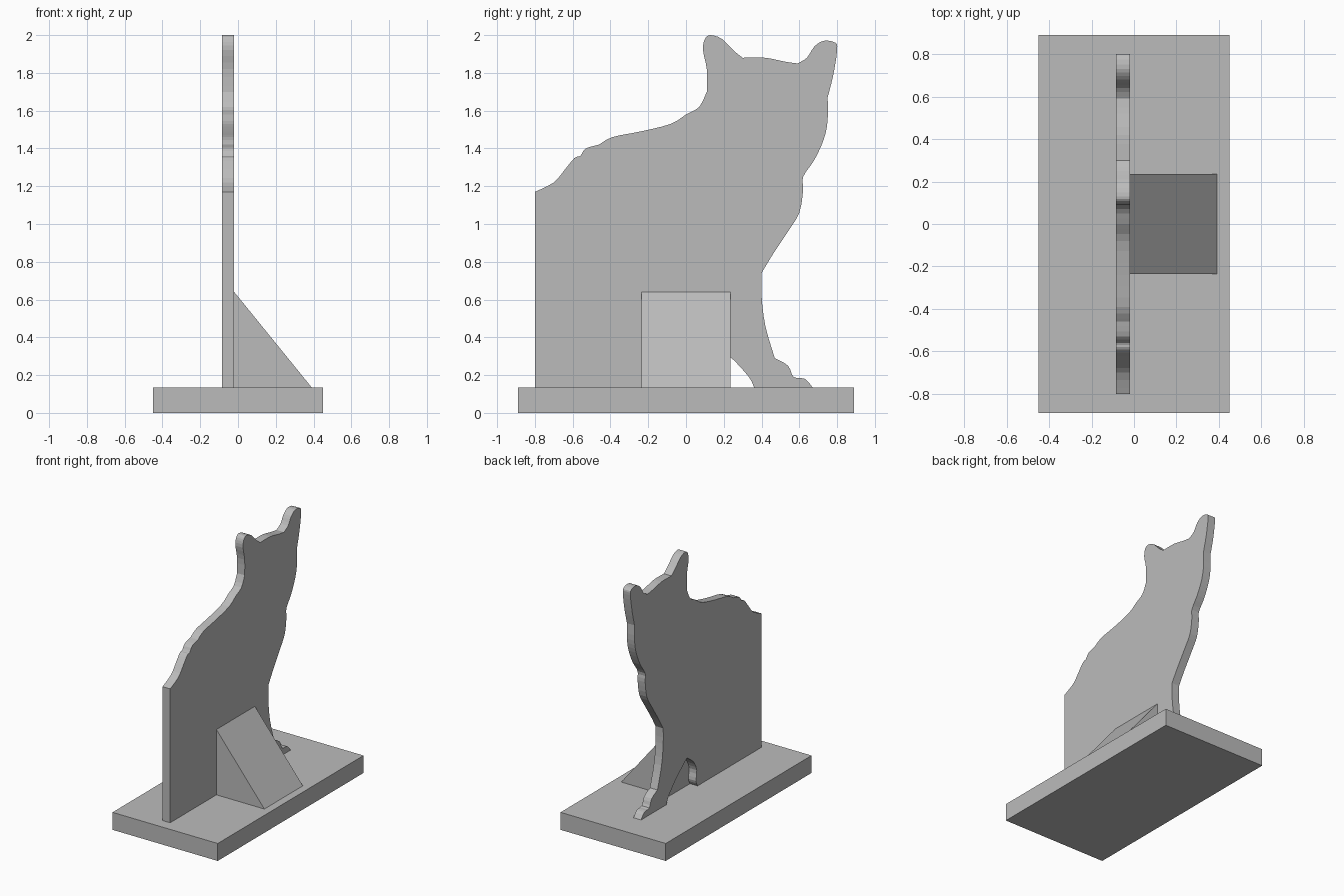
import bpy
import bmesh
from mathutils import Vector

BASE_TOP = 0.135
SHEET_BACK, SHEET_FRONT = -0.085, -0.02

default_cube = bpy.data.objects.get("Cube")
if default_cube:
    bpy.data.objects.remove(default_cube, do_unlink=True)


def make_material(name, colour):
    material = bpy.data.materials.new(name)
    material.use_nodes = True
    material.diffuse_color = colour
    material.node_tree.nodes["Principled BSDF"].inputs["Base Color"].default_value = colour
    return material


grey = make_material("plain grey", (0.5, 0.5, 0.5, 1))


def smooth_path(points, steps=3):
    """Catmull-Rom curve through the points, keeping both ends as corners."""
    points = [Vector(p) for p in points]
    padded = [points[0]] + points + [points[-1]]
    path = []
    for a, b, c, d in zip(padded, padded[1:], padded[2:], padded[3:]):
        for step in range(steps):
            t = step / steps
            path.append(b + (c - a) * t / 2
                        + (a * 2 - b * 5 + c * 4 - d) * t * t / 2
                        + (b * 3 - a - c * 3 + d) * t * t * t / 2)
    return path + [points[-1]]


def extrude_profile(name, outline, start, end, axis):
    """Extrude a closed profile along axis x (profile in y, z) or y (profile in x, z)."""
    bm = bmesh.new()
    if axis == "x":
        corners = [(start, u, v) for u, v in outline]
        offset = Vector((end - start, 0, 0))
    else:
        corners = [(u, start, v) for u, v in outline]
        offset = Vector((0, end - start, 0))
    face = bm.faces.new([bm.verts.new(c) for c in corners])
    result = bmesh.ops.extrude_face_region(bm, geom=[face], use_keep_orig=True)
    moved = [g for g in result["geom"] if isinstance(g, bmesh.types.BMVert)]
    bmesh.ops.translate(bm, verts=moved, vec=offset)
    bmesh.ops.recalc_face_normals(bm, faces=bm.faces)
    mesh = bpy.data.meshes.new(name)
    bm.to_mesh(mesh)
    bm.free()
    mesh.materials.append(grey)
    part = bpy.data.objects.new(name, mesh)
    bpy.context.collection.objects.link(part)
    return part


# Rectangular base slab
extrude_profile("base", [(-0.45, 0), (0.45, 0), (0.45, BASE_TOP), (-0.45, BASE_TOP)],
                -0.89, 0.89, "y")

# Triangular support wedge
extrude_profile("support_wedge",
                [(SHEET_FRONT, BASE_TOP), (0.39, BASE_TOP), (SHEET_FRONT, 0.64)],
                -0.235, 0.235, "y")

# Outline sections of the sitting cat, in y and z
lower_back = [(-.8, 1.17), (-.7, 1.22), (-.64, 1.29), (-.59, 1.35), (-.56, 1.36),
              (-.53, 1.4), (-.46, 1.42)]
upper_back = [(-.46, 1.42), (-.39, 1.46), (-.24, 1.49), (-.08, 1.53), (0, 1.58),
              (.07, 1.62), (.11, 1.7)]
rear_ear = [(.11, 1.7), (.11, 1.82), (.09, 1.92), (.1, 1.98), (.13, 2), (.19, 1.98),
            (.25, 1.92), (.3, 1.88)]
crown = [(.3, 1.88), (.42, 1.88), (.52, 1.86), (.59, 1.85)]
front_ear = [(.59, 1.85), (.64, 1.88), (.68, 1.94), (.73, 1.97), (.79, 1.96),
             (.8, 1.92), (.78, 1.79), (.75, 1.67)]
face_and_chest = [(.75, 1.67), (.75, 1.55), (.73, 1.45), (.68, 1.34), (.62, 1.25),
                  (.62, 1.18), (.6, 1.06), (.54, .96), (.46, .84), (.4, .74)]
front_leg = [(.4, .74), (.4, .62), (.42, .46), (.47, .29)]
paw = [(.47, .29), (.54, .25), (.57, .19), (.63, .18), (.67, BASE_TOP)]
leg_underside = [(.36, BASE_TOP), (.34, .18), (.29, .24), (.23, .3), (.11, .4)]
belly = [(.11, .4), (.03, .34), (-.01, .26), (0, .18), (-.02, BASE_TOP)]

cat_outline = []
for section in (lower_back, upper_back, rear_ear, crown, front_ear, face_and_chest,
                front_leg, paw, leg_underside, belly):
    for point in smooth_path(section):
        if not cat_outline or (point - cat_outline[-1]).length > 0.001:
            cat_outline.append(point)
cat_outline.append(Vector((-0.8, BASE_TOP)))

# Flat upright cat cutout
extrude_profile("cat_cutout", cat_outline, SHEET_BACK, SHEET_FRONT, "x")
